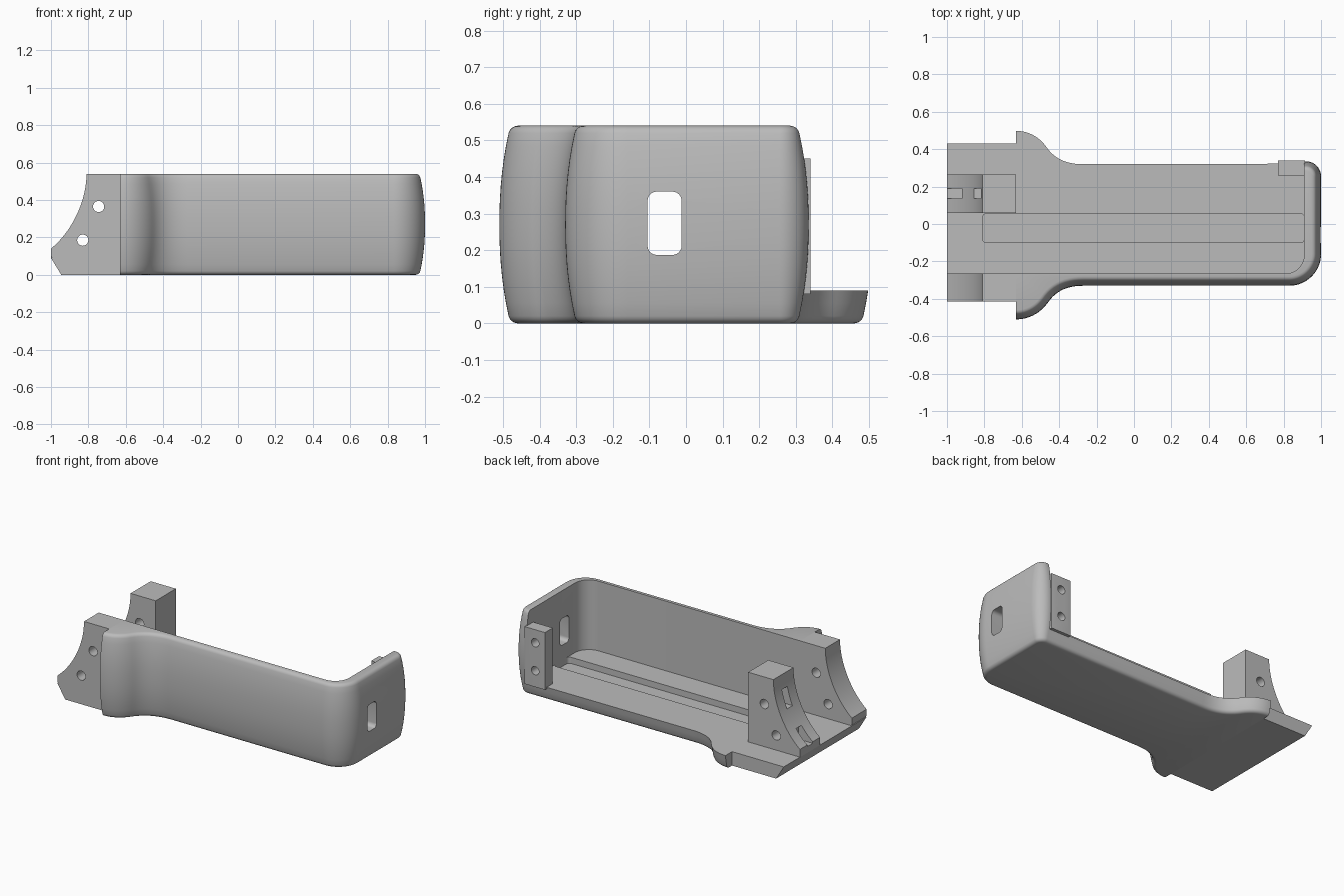
import bpy, bmesh
from math import sin, cos, pi, radians
from mathutils import Vector
from mathutils.geometry import interpolate_bezier

if "Cube" in bpy.data.objects:
    bpy.data.objects.remove(bpy.data.objects["Cube"])

grey = bpy.data.materials.new("matte grey")
grey.use_nodes = True
grey.diffuse_color = (0.5, 0.5, 0.5, 1)
grey.node_tree.nodes["Principled BSDF"].inputs["Base Color"].default_value = (0.5, 0.5, 0.5, 1)


def loft(name, rings):
    """Skin a stack of closed rings and cap both ends."""
    bm = bmesh.new()
    loops = [[bm.verts.new(p) for p in ring] for ring in rings]
    n = len(loops[0])
    for a, b in zip(loops, loops[1:]):
        for i in range(n):
            j = (i + 1) % n
            bm.faces.new((a[i], a[j], b[j], b[i]))
    bm.faces.new(loops[0][::-1])
    bm.faces.new(loops[-1])
    bmesh.ops.recalc_face_normals(bm, faces=bm.faces)
    mesh = bpy.data.meshes.new(name)
    bm.to_mesh(mesh)
    bm.free()
    mesh.materials.append(grey)
    obj = bpy.data.objects.new(name, mesh)
    bpy.context.scene.collection.objects.link(obj)
    return obj


def extrude(name, pts, axis, lo, hi):
    """Extrude a 2D outline along x, y or z."""
    def place(p, d):
        return {"x": (d, *p), "y": (p[0], d, p[1]), "z": (*p, d)}[axis]
    return loft(name, [[place(p, d) for p in pts] for d in (lo, hi)])


def arc(cx, cy, r, start, end, n=12):
    angles = [radians(start + (end - start) * i / n) for i in range(n + 1)]
    return [(cx + r * cos(a), cy + r * sin(a)) for a in angles]


def rounded(x0, x1, y0, y1, r):
    return (arc(x1 - r, y0 + r, r, -90, 0, 6) + arc(x1 - r, y1 - r, r, 0, 90, 6)
            + arc(x0 + r, y1 - r, r, 90, 180, 6) + arc(x0 + r, y0 + r, r, 180, 270, 6))


def bezier(a, b, c, d, n=12):
    return [tuple(p) for p in interpolate_bezier(*map(Vector, (a, b, c, d)), n)]


def cut(targets, cutter):
    for obj in targets:
        mod = obj.modifiers.new("cut", "BOOLEAN")
        mod.operation, mod.solver, mod.object = "DIFFERENCE", "EXACT", cutter
        bpy.context.view_layer.objects.active = obj
        bpy.ops.object.modifier_apply(modifier=mod.name)
    bpy.data.objects.remove(cutter)


HEIGHT, FLOOR = 0.54, 0.09
LEFT, STEP = -1.0, -0.63

# Body outline: flare, long side, rounded end, long side, mirrored flare
flare = (bezier((STEP, -0.51), (-0.56, -0.51), (-0.50, -0.475), (-0.46, -0.42))
         + bezier((-0.46, -0.42), (-0.42, -0.36), (-0.36, -0.33), (-0.27, -0.33))[1:])
outline = (flare + arc(0.83, -0.16, 0.17, -90, 0, 16) + arc(0.92, 0.255, 0.08, 0, 90, 12)
           + [(x, -y + 0.005 * (x - STEP)) for x, y in reversed(flare)])

# Outward normal of each outline point; the flat left end only slides sideways
normals = []
for i, p in enumerate(outline):
    if i == 0 or i == len(outline) - 1:
        normals.append((0, -1 if i == 0 else 1))
    else:
        a, b = outline[i - 1], outline[i + 1]
        t = Vector((b[0] - a[0], b[1] - a[1])).normalized()
        normals.append((t.y, -t.x))


def inset(z):
    """Barrel-shaped side with a small rounded rim at top and bottom."""
    rim, edge = 0.02, min(z, HEIGHT - z)
    bulge = 0.03 * abs(2 * z / HEIGHT - 1) ** 2.2
    if edge < rim:
        bulge += rim - (rim ** 2 - (rim - edge) ** 2) ** 0.5
    return bulge


rim_steps = [0, 0.002, 0.006, 0.012, 0.02]
levels = (rim_steps + [0.02 + (HEIGHT - 0.04) * i / 14 for i in range(1, 14)]
          + [HEIGHT - s for s in reversed(rim_steps)])
body = loft("body_shell", [[(x - nx * inset(z), y - ny * inset(z), z)
                            for (x, y), (nx, ny) in zip(outline, normals)] for z in levels])

# Open interior, leaving the front wall, end wall and floor
cavity = [(-0.8, -0.265)] + arc(0.81, -0.165, 0.1, -90, 0) + [(0.91, 0.7), (-0.8, 0.7)]
cut([body], extrude("cavity_cutter", cavity, "z", FLOOR, 0.7))

# Flat floor extension with a bevelled left edge
floor = extrude("floor_extension", [(STEP, 0), (-0.945, 0), (LEFT, FLOOR), (STEP, FLOOR)],
                "y", -0.415, 0.43)

# Two clamp blocks with a concave cradle face
cradle = bezier((LEFT, 0.14), (-0.90, 0.22), (-0.81, 0.38), (-0.81, HEIGHT), 20)
front_clamp = extrude("front_clamp", [(STEP, 0), (-0.945, 0), (LEFT, 0.1)] + cradle
                      + [(STEP, HEIGHT)], "y", -0.415, -0.265)
rear_clamp = extrude("rear_clamp", [(STEP, FLOOR), (LEFT, FLOOR)] + cradle
                     + [(STEP, HEIGHT)], "y", 0.06, 0.265)

# Corner post at the back of the end wall
post = extrude("corner_post", rounded(0.77, 0.915, 0.26, 0.34, 0.001), "z", FLOOR - 0.01, 0.45)

# Screw holes
for x, z in ((-0.745, 0.365), (-0.83, 0.185)):
    cut([front_clamp, rear_clamp],
        extrude("hole_cutter", arc(x, z, 0.03, 0, 345, 23), "y", -0.6, 0.6))
for z in (0.185, 0.365):
    cut([post], extrude("hole_cutter", arc(0.84, z, 0.027, 0, 345, 23), "y", 0.2, 0.4))

# Strap slots in the rear clamp cradle
for z0, z1, depth in ((0.13, 0.225, -0.90), (0.335, 0.45, -0.76)):
    cut([rear_clamp], extrude("slot_cutter", [(0.135, z0), (0.19, z0), (0.19, z1), (0.135, z1)],
                              "x", -1.1, depth))

# Long floor groove and end wall window
cut([body, floor], extrude("groove_cutter", rounded(-0.81, 0.91, -0.10, 0.055, 0.02),
                           "z", 0.05, 0.12))
cut([body], extrude("window_cutter", rounded(-0.105, -0.012, 0.187, 0.36, 0.025),
                    "x", 0.8, 1.1))

# Smooth curves, crisp edges
for obj in (body, floor, front_clamp, rear_clamp, post):
    bpy.ops.object.select_all(action="DESELECT")
    obj.select_set(True)
    bpy.context.view_layer.objects.active = obj
    bpy.ops.object.shade_smooth_by_angle(angle=radians(30))
